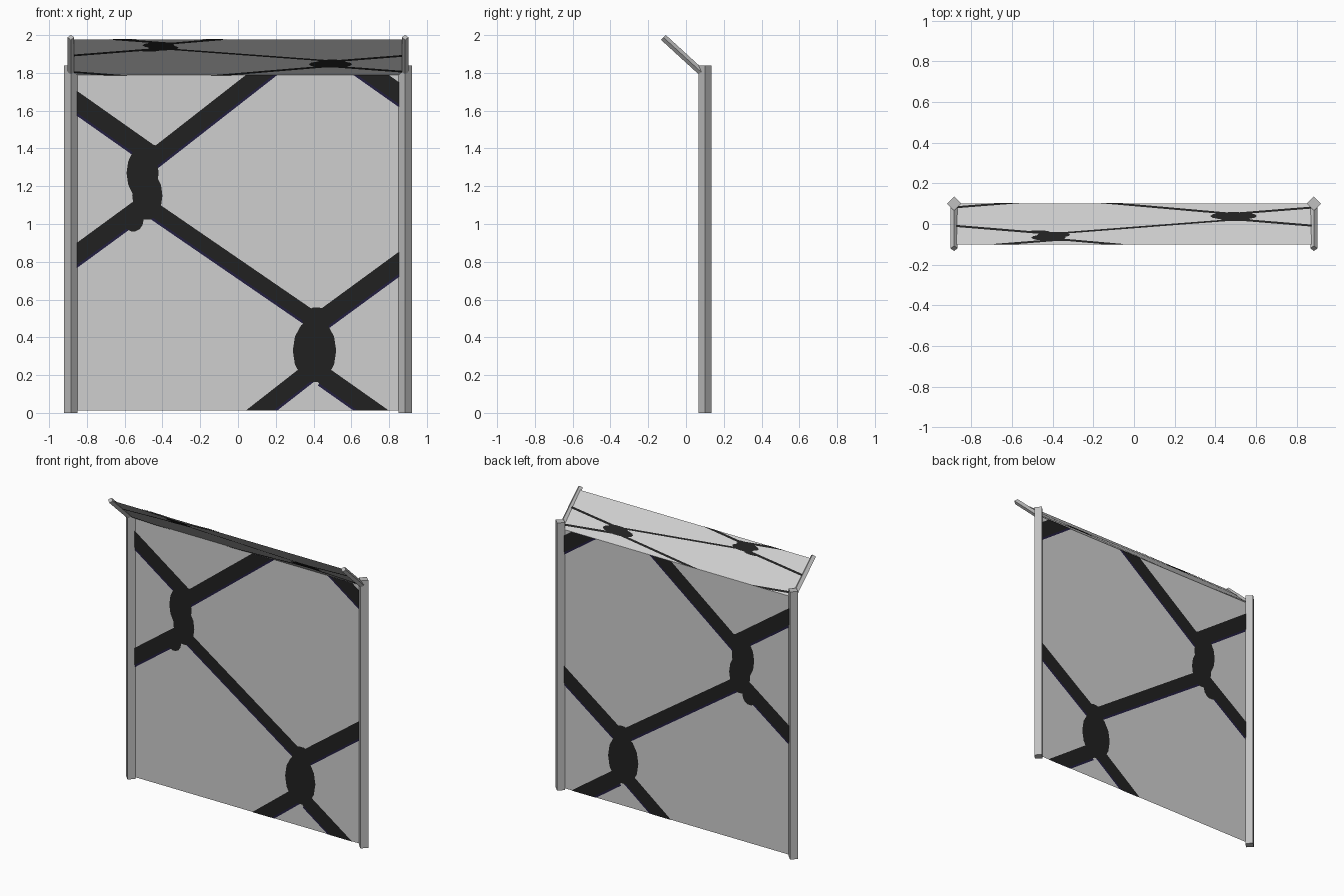
import bpy, bmesh, math
from mathutils import Vector

if "Cube" in bpy.data.objects:
    bpy.data.objects.remove(bpy.data.objects["Cube"])

W, Z0, Z1 = 0.885, 0.012, 1.788          # panel half width, bottom, top
PX, PZ = 2 * W, Z1 - Z0                  # repeat of the wire pattern


def material(name, rgb):
    m = bpy.data.materials.new(name)
    m.diffuse_color = (*rgb, 1)
    m.use_nodes = True
    m.node_tree.nodes["Principled BSDF"].inputs["Base Color"].default_value = m.diffuse_color
    return m


POST = material("post_grey", (0.53, 0.53, 0.53))
PANEL = material("panel_grey", (0.62, 0.62, 0.62))
WIRE = material("wire_black", (0.015, 0.015, 0.015))
EDGE = material("wire_edge_blue", (0.016, 0.013, 0.05))


def finish(name, bm, mat):
    me = bpy.data.meshes.new(name)
    bm.to_mesh(me)
    bm.free()
    me.materials.append(mat)
    ob = bpy.data.objects.new(name, me)
    bpy.context.collection.objects.link(ob)
    return ob


def bar(name, a, b, radius):
    """Four-sided bar standing on its edge, from a to b."""
    a, b = Vector(a), Vector(b)
    bm = bmesh.new()
    bmesh.ops.create_cone(bm, cap_ends=True, segments=4, radius1=radius,
                          radius2=radius, depth=(b - a).length)
    ob = finish(name, bm, POST)
    d = b - a
    ob.rotation_euler = (math.atan2(-d.y, d.z), 0, 0)
    ob.location = (a + b) / 2


# Posts and the slanted arms on top
for side, s in (("left", -1), ("right", 1)):
    bar(side + "_post", (s * W, 0.1, 0), (s * W, 0.1, 1.838), 0.035)
    bar(side + "_arm", (s * W, 0.08, 1.805), (s * W, -0.12, 1.988), 0.018)


# Panel mappings: pattern (x, z) to the upright and the slanted sheet
def upright(x, z, off):
    return Vector((x, 0.1 + off, z))


def slanted(x, z, off):
    f = (z - Z0) / PZ
    return Vector((x, 0.1 - 0.2 * f + 0.69 * off, Z0 + PZ + 0.19 * f + 0.72 * off))


def strip(a, b, w):
    a, b = Vector(a), Vector(b)
    d = (b - a).normalized() * w / 2
    n = Vector((-d.y, d.x))
    return [a - n, b - n, b + n, a + n]


def oval(x, z, rx, rz, n=14):
    return [Vector((x + rx * math.cos(t), z + rz * math.sin(t)))
            for t in (2 * math.pi * i / n for i in range(n))]


def pattern(k):
    """One repeat of the wire mesh; k scales the wire width."""
    wires = [strip((-0.45, 1.08), (0.41, 0.49), 0.078 * k),
             strip((-0.46, 1.37), (0.45 - PX, 0.2 + PZ), 0.095 * k),
             strip((-0.46, 1.34), (0.38, 0.22 + PZ), 0.09 * k),
             strip((-0.50, 1.10), (0.45 - PX, 0.50), 0.095 * k)]
    knots = [oval(-0.505, 1.27, 0.085, 0.14), oval(-0.48, 1.15, 0.08, 0.13),
             oval(-0.45, 1.37, 0.045, 0.05), oval(-0.555, 1.02, 0.055, 0.06),
             oval(0.405, 0.33, 0.115, 0.17), oval(0.415, 0.49, 0.075, 0.07)]
    return wires, knots


def wire_sheet(name, mapping, shift, k, off, mat, with_knots):
    bm = bmesh.new()
    wires, knots = pattern(k)
    for i in (-1, 0, 1):
        for j in (-1, 0, 1):
            for poly in wires + (knots if with_knots else []):
                bm.faces.new([bm.verts.new((p.x + shift[0] + i * PX, 0,
                                            p.y + shift[1] + j * PZ)) for p in poly])
    # trim to the panel outline
    for co, no in (((W, 0, 0), (1, 0, 0)), ((-W, 0, 0), (-1, 0, 0)),
                   ((0, 0, Z1), (0, 0, 1)), ((0, 0, Z0), (0, 0, -1))):
        bmesh.ops.bisect_plane(bm, geom=bm.verts[:] + bm.edges[:] + bm.faces[:],
                               plane_co=co, plane_no=no, clear_outer=True)
    bm.normal_update()
    wrong = [f for f in bm.faces if f.normal.y * off < 0]
    bmesh.ops.reverse_faces(bm, faces=wrong)
    for v in bm.verts:
        v.co = mapping(v.co.x, v.co.z, off)
    finish(name, bm, mat)


# Panels with the wire mesh laid on both sides
for name, mapping, shift, k in (("upright", upright, (0, 0), 1.0),
                                ("slanted", slanted, (0.085, 0.24), 0.75)):
    bm = bmesh.new()
    bm.faces.new([bm.verts.new(mapping(x, z, 0)) for x, z in
                  ((-W, Z0), (W, Z0), (W, Z1), (-W, Z1))])
    finish(name + "_panel", bm, PANEL)
    for face, s in (("front", -1), ("back", 1)):
        wire_sheet(f"{name}_wires_{face}", mapping, shift, k, 0.003 * s, WIRE, True)
        if name == "upright":
            wire_sheet(f"{name}_wire_edges_{face}", mapping, (0, -0.016), k,
                       0.0015 * s, EDGE, False)
